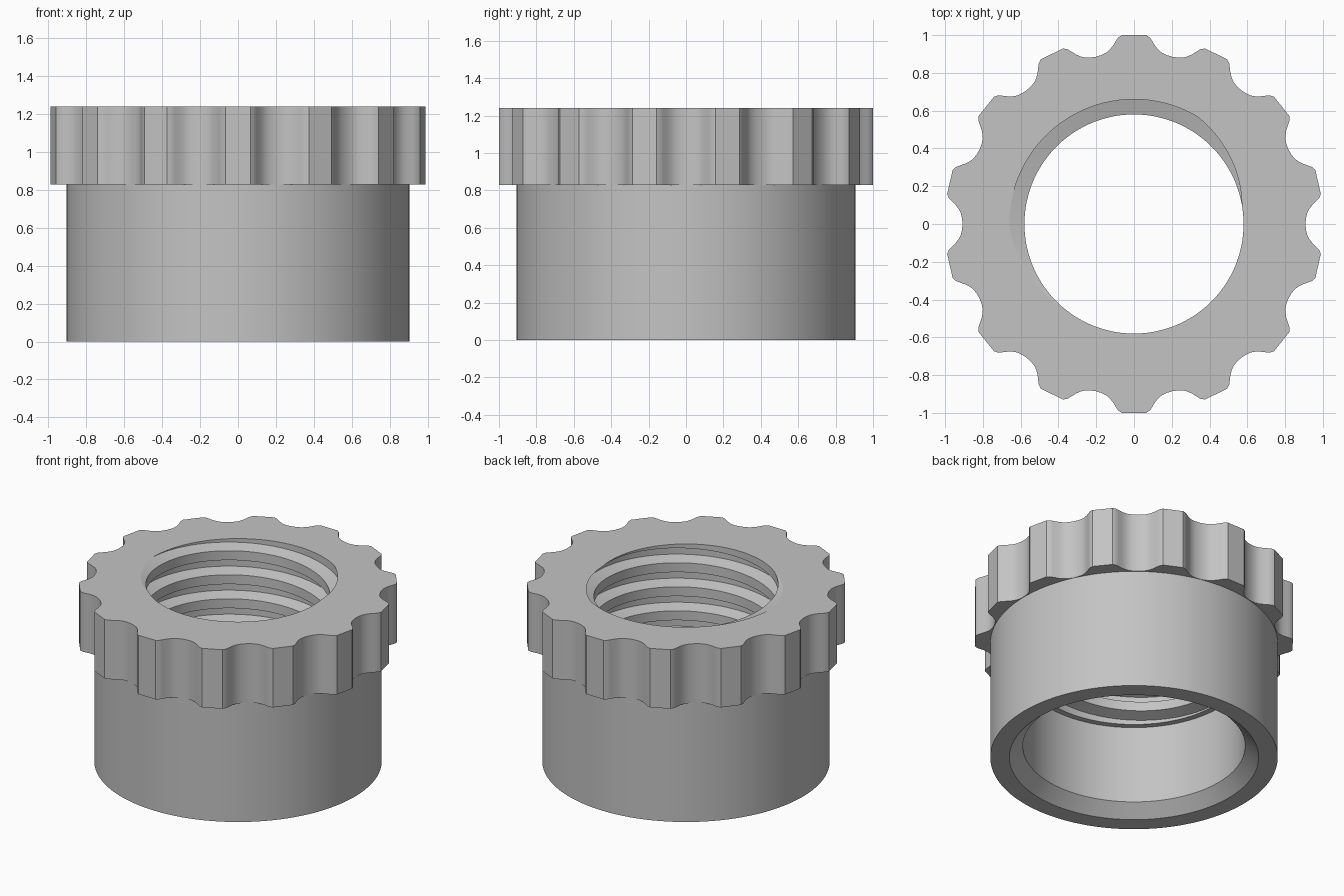
import bpy, bmesh, math

if "Cube" in bpy.data.objects:
    bpy.data.objects.remove(bpy.data.objects["Cube"])

TOP, STEP, LEDGE = 1.24, 0.83, 0.62      # top face, underside of grip, thread start
CREST, ROOT, PITCH = 0.58, 0.66, 0.167   # internal thread
LOBES = 14

grey = bpy.data.materials.new("grey")
grey.diffuse_color = (0.55, 0.55, 0.55, 1)
grey.use_nodes = True
grey.node_tree.nodes["Principled BSDF"].inputs["Base Color"].default_value = grey.diffuse_color

# Half of one grip lobe: angle from the lobe centre, radius
HALF = [(0, 1.0), (0.035, 1.0), (0.065, 1.002), (0.085, 0.99), (0.10, 0.972),
        (0.12, 0.948), (0.14, 0.931), (0.16, 0.919), (0.19, 0.911)]
VALLEY = (math.pi / LOBES, 0.908)
LOBE = [(-a, r) for a, r in reversed(HALF[1:])] + HALF + [VALLEY]

# (angle, grip radius) all the way round, closing on the start
RING = []
for i in range(LOBES):
    mid = math.pi / 2 + i * 2 * math.pi / LOBES
    RING += [(mid + a, r) for a, r in LOBE]
RING.append((RING[0][0] + 2 * math.pi, RING[0][1]))

# Groove breakpoints over one turn: height, radius
GROOVE = [(0, CREST), (0.065, CREST), (0.088, ROOT), (0.144, ROOT), (PITCH, CREST)]


def groove_base(angle):
    return TOP + PITCH * ((angle - math.radians(10)) / (2 * math.pi) - 1)


def bore_radius(angle, z):
    h = (z - groove_base(angle)) % PITCH
    for (h0, r0), (h1, r1) in zip(GROOVE, GROOVE[1:]):
        if h <= h1:
            return r0 + (r1 - r0) * (h - h0) / (h1 - h0)
    return CREST


def sweep(name, section):
    """Join the (radius, height) sections of all angles into one shell."""
    bm = bmesh.new()
    cols = []
    for angle, grip in RING:
        c, s = math.cos(angle), math.sin(angle)
        cols.append([bm.verts.new((r * c, r * s, z)) for r, z in section(angle, grip)])
    for a, b in zip(cols, cols[1:]):
        for k in range(len(a) - 1):
            bm.faces.new((a[k], b[k], b[k + 1], a[k + 1]))
    bmesh.ops.remove_doubles(bm, verts=bm.verts[:], dist=1e-5)
    mesh = bpy.data.meshes.new(name)
    bm.to_mesh(mesh)
    bm.free()
    mesh.materials.append(grey)
    ob = bpy.data.objects.new(name, mesh)
    bpy.context.collection.objects.link(ob)
    bpy.ops.object.select_all(action='DESELECT')
    ob.select_set(True)
    bpy.context.view_layer.objects.active = ob
    bpy.ops.object.shade_smooth_by_angle(angle=math.radians(25))
    return ob


# Scalloped grip with flat top
def grip_section(angle, grip):
    return [(0.9, STEP), (grip, STEP), (grip, TOP), (bore_radius(angle, TOP), TOP)]


# Helical thread, clipped to the top face and the inner ledge
def thread_section(angle, grip):
    pts = []
    for turn in range(3, -8, -1):
        for h, _ in reversed(GROOVE[:-1]):
            raw = groove_base(angle) + turn * PITCH + h
            z = min(TOP, max(LEDGE, raw))
            r = bore_radius(angle, z) if z != raw else _
            pts.append((r, z))
    return pts


# Sleeve: inner ledge, wide cavity, chamfered mouth, outer wall
def sleeve_section(angle, grip):
    return [(bore_radius(angle, LEDGE), LEDGE), (0.70, LEDGE), (0.70, 0.08),
            (0.785, 0), (0.905, 0), (0.905, STEP)]


sweep("grip_collar", grip_section)
sweep("inner_thread", thread_section)
sweep("sleeve", sleeve_section)
